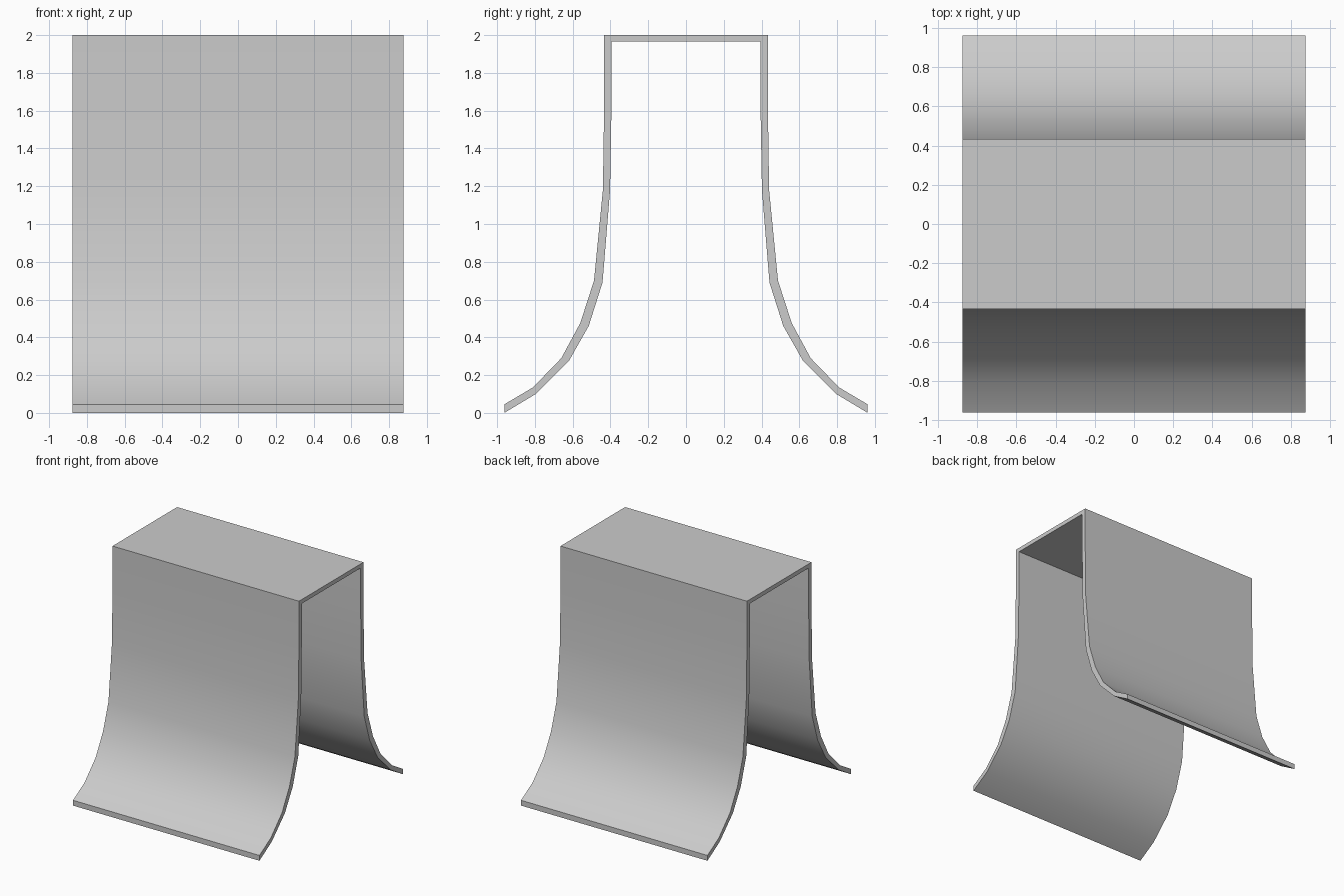
import bpy
import bmesh
import math

cube = bpy.data.objects.get("Cube")
if cube:
    bpy.data.objects.remove(cube, do_unlink=True)

HALF_WIDTH = 0.875

# Half of the flared cross-section as (y, z), from foot to top corner
outer = [(0.962, 0.045), (0.81, 0.135), (0.66, 0.29), (0.56, 0.475),
         (0.487, 0.70), (0.44, 1.18), (0.433, 1.65), (0.433, 2.0)]
inner = [(0.962, 0.0), (0.795, 0.10), (0.62, 0.275), (0.515, 0.46),
         (0.442, 0.69), (0.402, 1.18), (0.394, 1.65), (0.394, 1.965)]


def mirrored(half):
    """Continue the half profile over the top and down the other side."""
    return half + [(-y, z) for y, z in reversed(half)]


grey = bpy.data.materials.new("light_grey")
grey.use_nodes = True
colour = (0.6, 0.6, 0.6, 1.0)
grey.diffuse_color = colour
grey.node_tree.nodes["Principled BSDF"].inputs["Base Color"].default_value = colour

# Closed shell: the cross-section swept across the full width
bm = bmesh.new()
rings = []
for o, i in zip(mirrored(outer), mirrored(inner)):
    rings.append([bm.verts.new((x, y, z)) for x, (y, z) in
                  ((-HALF_WIDTH, o), (HALF_WIDTH, o), (HALF_WIDTH, i), (-HALF_WIDTH, i))])
for a, b in zip(rings, rings[1:]):
    for k in range(4):
        n = (k + 1) % 4
        bm.faces.new((a[k], a[n], b[n], b[k]))
# Foot edges
bm.faces.new(rings[0])
bm.faces.new(rings[-1])
bmesh.ops.recalc_face_normals(bm, faces=bm.faces[:])

mesh = bpy.data.meshes.new("flared_cover")
bm.to_mesh(mesh)
bm.free()
mesh.materials.append(grey)
cover = bpy.data.objects.new("flared_cover", mesh)
bpy.context.collection.objects.link(cover)

# Smooth curved walls with crisp corners
bpy.ops.object.select_all(action='DESELECT')
cover.select_set(True)
bpy.context.view_layer.objects.active = cover
bpy.ops.object.shade_smooth_by_angle(angle=math.radians(30))
